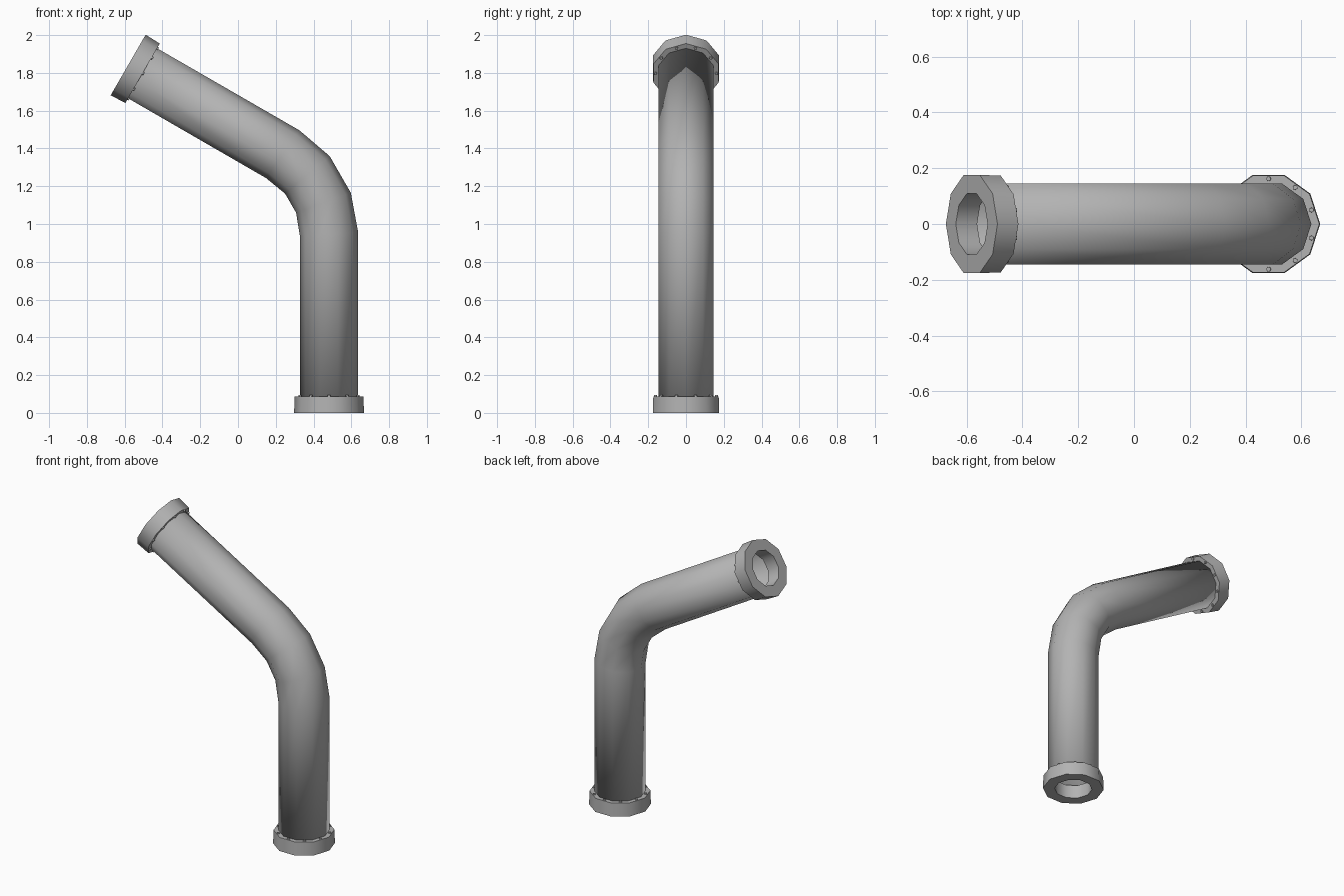
import bpy, bmesh
from math import sin, cos, pi, radians
from mathutils import Matrix, Vector

if "Cube" in bpy.data.objects:
    bpy.data.objects.remove(bpy.data.objects["Cube"])

SIDES = 10
BASE_X = 0.482        # axis of the upright leg
LEG = 0.945           # length of each straight leg
BEND = 0.49           # radius of the elbow
PIPE_R, FLANGE_R, HOLE_R = 0.153, 0.185, 0.114
FLANGE_H = 0.088

grey = bpy.data.materials.new("grey metal")
grey.use_nodes = True
colour = (0.45, 0.45, 0.45, 1)
grey.diffuse_color = colour
grey.node_tree.nodes["Principled BSDF"].inputs["Base Color"].default_value = colour


def add_object(name, bm, matrix=Matrix()):
    bmesh.ops.recalc_face_normals(bm, faces=bm.faces)
    mesh = bpy.data.meshes.new(name)
    bm.to_mesh(mesh)
    bm.free()
    mesh.materials.append(grey)
    obj = bpy.data.objects.new(name, mesh)
    obj.matrix_world = matrix
    bpy.context.collection.objects.link(obj)
    bpy.ops.object.select_all(action="DESELECT")
    obj.select_set(True)
    bpy.context.view_layer.objects.active = obj
    bpy.ops.object.shade_smooth_by_angle(angle=radians(40))
    return obj


def ring(bm, centre, radius, tilt=0, stretch=1):
    """Polygon ring around an axis tilted from +z towards -x."""
    across = Vector((cos(tilt), 0, sin(tilt))) * stretch
    side = Vector((0, 1, 0))
    return [bm.verts.new(Vector(centre) + radius * (across * cos(a) + side * sin(a)))
            for a in (2 * pi * i / SIDES for i in range(SIDES))]


def bridge(bm, first, second):
    for i in range(SIDES):
        j = (i + 1) % SIDES
        bm.faces.new((first[i], first[j], second[j], second[i]))


def arc_point(angle):
    return Vector((BASE_X - BEND * (1 - cos(angle)), 0, LEG + BEND * sin(angle)))


# Bent pipe: two straight legs joined by a three-segment elbow
turn = radians(60)
run = Vector((-sin(turn), 0, cos(turn)))
end = arc_point(turn) + run * LEG
inset = FLANGE_H - 0.008
stations = [(Vector((BASE_X, 0, inset)), 0, 1)]
for degrees, tilt in ((0, 5), (20, 20), (40, 40), (60, 55)):
    stations.append((arc_point(radians(degrees)), radians(tilt), 1 / cos(radians(7))))
stations.append((end - run * inset, turn, 1))

bm = bmesh.new()
rings = [ring(bm, p, PIPE_R, t, s) for p, t, s in stations]
for first, second in zip(rings, rings[1:]):
    bridge(bm, first, second)
pipe = add_object("bent_pipe", bm)
wall = pipe.modifiers.new("wall", "SOLIDIFY")
wall.thickness = 0.008
wall.offset = -1

# Flange collars with a ring of bolts facing the pipe
placements = {
    "lower": Matrix.Translation((BASE_X, 0, 0)),
    "upper": Matrix.Translation(end) @ Matrix.Rotation(radians(120), 4, "Y"),
}
for label, matrix in placements.items():
    bm = bmesh.new()
    profile = ((HOLE_R, 0), (FLANGE_R, 0), (FLANGE_R - 0.003, FLANGE_H), (HOLE_R, FLANGE_H))
    loops = [ring(bm, (0, 0, z), r) for r, z in profile]
    for first, second in zip(loops, loops[1:] + loops[:1]):
        bridge(bm, first, second)
    add_object(label + "_flange", bm, matrix)

    bm = bmesh.new()
    for i in range(SIDES):
        a = 2 * pi * (i + 0.5) / SIDES
        spot = Matrix.Translation((0.162 * cos(a), 0.162 * sin(a), FLANGE_H + 0.001))
        bmesh.ops.create_cone(bm, cap_ends=True, segments=10, radius1=0.009,
                              radius2=0.008, depth=0.012, matrix=spot)
    add_object(label + "_bolts", bm, matrix)
